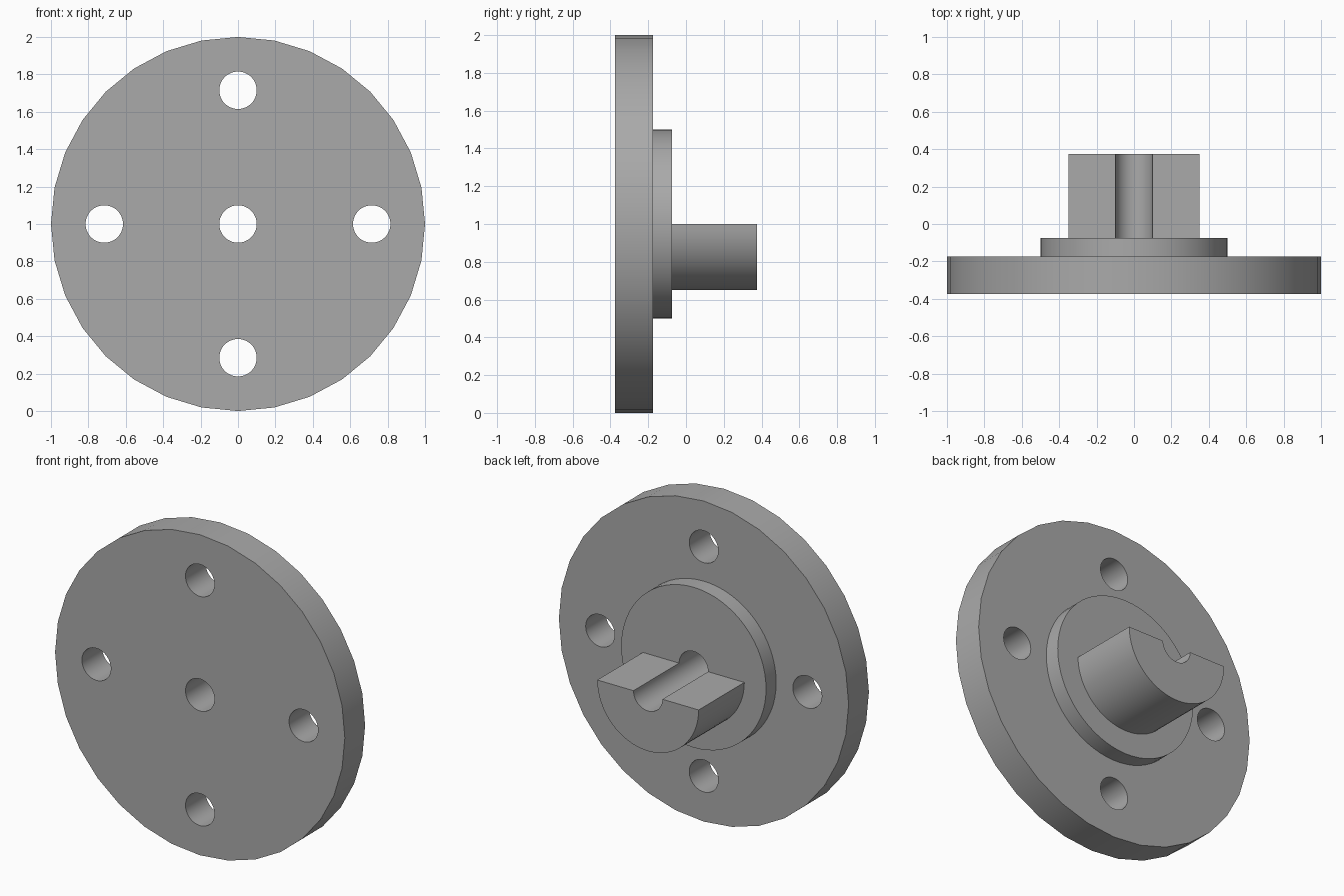
import bpy
import bmesh
from math import pi, sin, cos, radians

cube = bpy.data.objects.get("Cube")
if cube:
    bpy.data.objects.remove(cube, do_unlink=True)

CENTRE_Z = 1.0
HOLE_R = 0.1
BOLT_CIRCLE = 0.715

grey = bpy.data.materials.new("plain_grey")
grey.use_nodes = True
colour = (0.4, 0.4, 0.4, 1)
grey.diffuse_color = colour
grey.node_tree.nodes["Principled BSDF"].inputs["Base Color"].default_value = colour


def arc(radius, start, end, steps):
    """Points (x, z) on an arc about the axis, both ends included."""
    angles = [start + (end - start) * i / steps for i in range(steps + 1)]
    return [(radius * cos(a), radius * sin(a)) for a in angles]


def extrude_profile(name, points, y0, y1, offset=(0, 0)):
    """Extrude an x-z outline along y into a closed solid."""
    bm = bmesh.new()
    dx, dz = offset
    verts = [bm.verts.new((x + dx, y0, z + dz + CENTRE_Z)) for x, z in points]
    face = bm.faces.new(verts)
    new = bmesh.ops.extrude_face_region(bm, geom=[face])["geom"]
    moved = [v for v in new if isinstance(v, bmesh.types.BMVert)]
    bmesh.ops.translate(bm, verts=moved, vec=(0, y1 - y0, 0))
    bmesh.ops.recalc_face_normals(bm, faces=bm.faces)
    mesh = bpy.data.meshes.new(name)
    bm.to_mesh(mesh)
    bm.free()
    mesh.materials.append(grey)
    obj = bpy.data.objects.new(name, mesh)
    bpy.context.collection.objects.link(obj)
    return obj


def disc(name, radius, sides, y0, y1, offset=(0, 0)):
    return extrude_profile(name, arc(radius, 0, 2 * pi, sides)[:-1], y0, y1, offset)


def select_only(obj):
    bpy.ops.object.select_all(action="DESELECT")
    obj.select_set(True)
    bpy.context.view_layer.objects.active = obj


def drill(obj, positions):
    """Cut a round through hole at each position."""
    for pos in positions:
        cutter = disc("hole_cutter", HOLE_R, 48, -1, 1, pos)
        cutter.hide_render = True
        mod = obj.modifiers.new("hole", "BOOLEAN")
        mod.operation = "DIFFERENCE"
        mod.solver = "EXACT"
        mod.object = cutter
        select_only(obj)
        bpy.ops.object.modifier_apply(modifier=mod.name)
        bpy.data.objects.remove(cutter, do_unlink=True)


# Flange plate with a centre bore and four bolt holes
flange = disc("flange_plate", 1.0, 32, -0.375, -0.175)
bolts = [(BOLT_CIRCLE * cos(i * pi / 2), BOLT_CIRCLE * sin(i * pi / 2)) for i in range(4)]
drill(flange, [(0, 0)] + bolts)

# Raised boss on the back
boss = disc("raised_boss", 0.5, 64, -0.175, -0.075)
drill(boss, [(0, 0)])

# Half-round shaft: lower half ring, open groove on top
outline = arc(0.35, pi, 2 * pi, 32) + arc(HOLE_R, 2 * pi, pi, 24)
shaft = extrude_profile("half_round_shaft", outline, -0.075, 0.375)

# Smooth the curved walls and keep rims sharp
for part in (flange, boss, shaft):
    select_only(part)
    bpy.ops.object.shade_smooth_by_angle(angle=radians(30))
